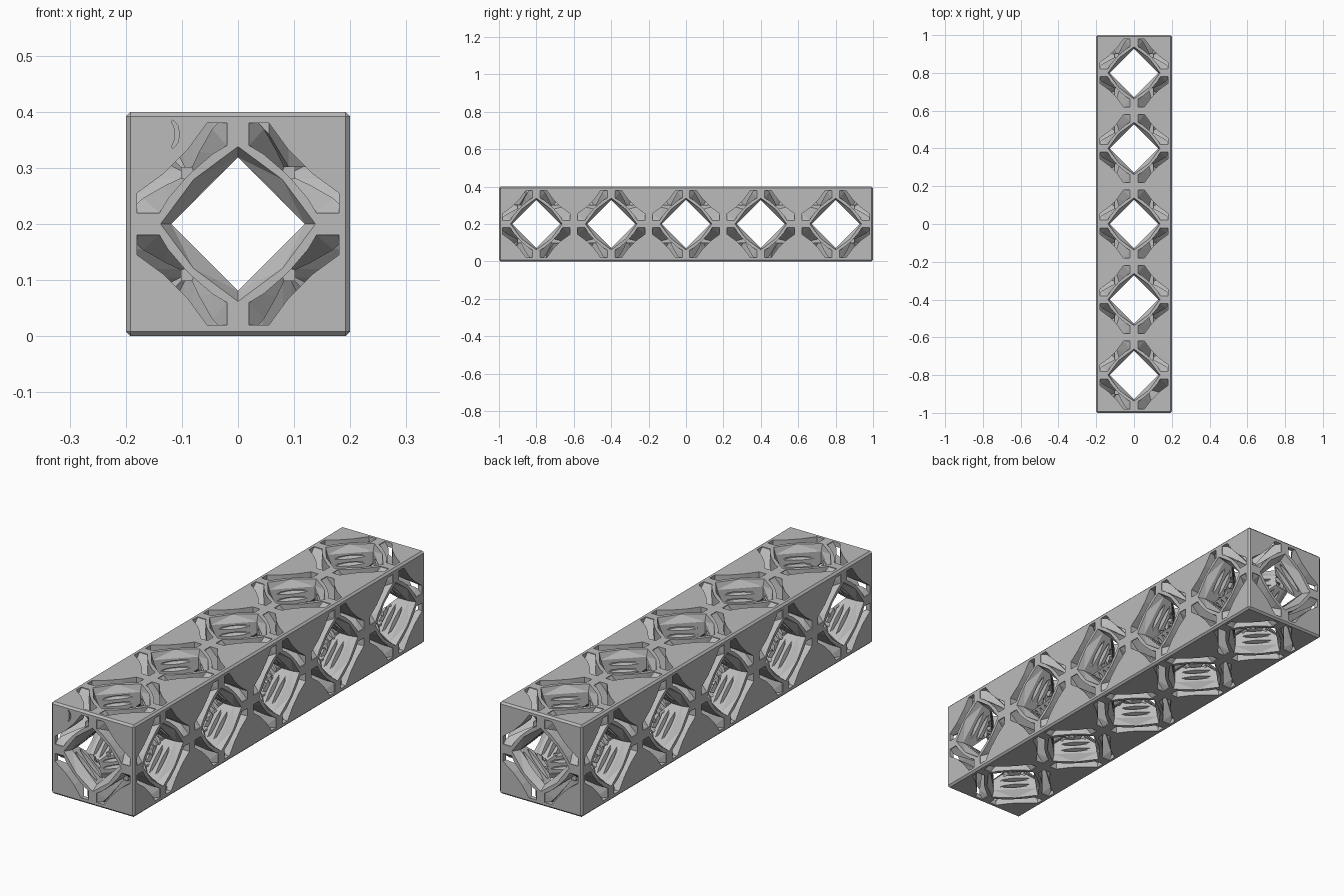
import bpy, bmesh, math
from mathutils import Matrix, Vector

if "Cube" in bpy.data.objects:
    bpy.data.objects.remove(bpy.data.objects["Cube"])

CELL, HALF, COUNT = 0.4, 0.2, 5
CENTRES = [Vector((0, (i - 2) * CELL, HALF)) for i in range(COUNT)]
AXES = {
    "x": Matrix.Rotation(math.pi / 2, 4, "Y"),
    "y": Matrix.Rotation(math.pi / 2, 4, "X"),
    "z": Matrix.Identity(4),
}
FLIP = Matrix.Rotation(math.pi, 4, "X")

grey = bpy.data.materials.new("grey plastic")
grey.use_nodes = True
COLOUR = (0.5, 0.5, 0.5, 1)
grey.diffuse_color = COLOUR
grey.node_tree.nodes["Principled BSDF"].inputs["Base Color"].default_value = COLOUR


def finish(bm, name):
    bmesh.ops.recalc_face_normals(bm, faces=bm.faces)
    mesh = bpy.data.meshes.new(name)
    bm.to_mesh(mesh)
    bm.free()
    mesh.materials.append(grey)
    obj = bpy.data.objects.new(name, mesh)
    bpy.context.collection.objects.link(obj)
    return obj


def loft(bm, rings, matrix):
    """Closed solid through rings of equal length."""
    loops = [[bm.verts.new(matrix @ Vector(p)) for p in ring] for ring in rings]
    n = len(loops[0])
    faces = [bm.faces.new(loops[0]), bm.faces.new(loops[-1])]
    for a, b in zip(loops, loops[1:]):
        for i in range(n):
            j = (i + 1) % n
            faces.append(bm.faces.new((a[i], a[j], b[j], b[i])))
    bmesh.ops.triangulate(bm, faces=faces)


def diamond(height, tip, side):
    """Eight points, tips on the axes and flats on the diagonals."""
    return [((side if i % 2 else tip) * math.cos(i * math.pi / 4),
             (side if i % 2 else tip) * math.sin(i * math.pi / 4), height)
            for i in range(8)]


def bore(bm, matrix, half, tip):
    flat = tip / math.sqrt(2)
    end = [(half + 0.01, 0.138, 0.112), (half, 0.138, 0.112), (half - 0.03, tip, flat)]
    stations = end + [(-h, t, s) for h, t, s in reversed(end)]
    loft(bm, [diamond(*s) for s in stations], matrix)


def thread(bm, matrix, half):
    """Row of thin, slightly tilted lens grooves cut into the bore walls."""
    pitch = 0.03
    steps = int((half - 0.03) / pitch)
    tilt = Matrix.Rotation(math.radians(2.5), 4, "X")
    for k in range(-steps, steps + 1):
        place = matrix @ Matrix.Translation((0, 0, k * pitch)) @ tilt
        rings = [[(r * math.cos(i * math.pi / 16), r * math.sin(i * math.pi / 16), h)
                  for i in range(32)]
                 for h, r in ((-0.010, 0.085), (-0.003, 0.110), (0.003, 0.110), (0.010, 0.085))]
        loft(bm, rings, place)


# Half of the pocket outline: outer point, inner point, depth
POCKET = [((0.02, 0.18), (0.02, 0.14), 0.003),
          ((0.055, 0.18), (0.045, 0.125), 0.04),
          ((0.09, 0.132), (0.08, 0.095), 0.098)]
POCKET += [(o[::-1], i[::-1], d) for o, i, d in reversed(POCKET)]


def pockets(bm, matrix, half):
    """Four valley-floored pockets around the mouth on one face."""
    for q in range(4):
        turn = matrix @ Matrix.Rotation(q * math.pi / 2, 4, "Z")
        rings = [[(*o, half + 0.01), (*i, half + 0.01), (*i, half - d), (*o, half - d)]
                 for o, i, d in POCKET]
        loft(bm, rings, turn)


# Beam body with chamfered edges
bm = bmesh.new()
bmesh.ops.create_cube(bm, size=1, matrix=Matrix.Translation((0, 0, HALF))
                      @ Matrix.Diagonal((CELL, CELL * COUNT, CELL, 1)))
bmesh.ops.bevel(bm, geom=bm.edges[:], offset=0.008, segments=1, affect="EDGES")
beam = finish(bm, "beam")

# Cutters for the bores, threads and pockets along each axis
cutters = []
for axis, rot in AXES.items():
    along = axis == "y"
    half = CELL * COUNT / 2 if along else HALF
    places = [Matrix.Translation(c) @ rot
              for c in ([Vector((0, 0, HALF))] if along else CENTRES)]
    for kind in ("bore", "thread", "pocket"):
        bm = bmesh.new()
        for m in places:
            if kind == "bore":
                bore(bm, m, half, 0.119 if along else 0.129)
            elif kind == "thread":
                thread(bm, m, half)
            else:
                pockets(bm, m, half)
                pockets(bm, m @ FLIP, half)
        cutters.append(finish(bm, f"{kind}_cutter_{axis}"))

# Small crescent groove marking the front end
arc = [(-0.4 + 0.2 * i) * math.pi for i in range(5)]
outer = [(-0.122 + 0.018 * math.cos(a), 0.36 + 0.027 * math.sin(a)) for a in arc]
inner = [(-0.122 + 0.010 * math.cos(a), 0.36 + 0.023 * math.sin(a)) for a in reversed(arc)]
bm = bmesh.new()
loft(bm, [[(x, y, z) for x, z in outer + inner] for y in (-1.01, -0.992)], Matrix.Identity(4))
cutters.append(finish(bm, "crescent_cutter"))

for cutter in cutters:
    mod = beam.modifiers.new(cutter.name, "BOOLEAN")
    mod.operation = "DIFFERENCE"
    mod.solver = "EXACT"
    mod.object = cutter
    cutter.hide_render = True

# Bake the cuts and drop the cutters
bpy.context.view_layer.update()
graph = bpy.context.evaluated_depsgraph_get()
baked = bpy.data.meshes.new_from_object(beam.evaluated_get(graph))
beam.modifiers.clear()
beam.data = baked
for cutter in cutters:
    bpy.data.objects.remove(cutter)
